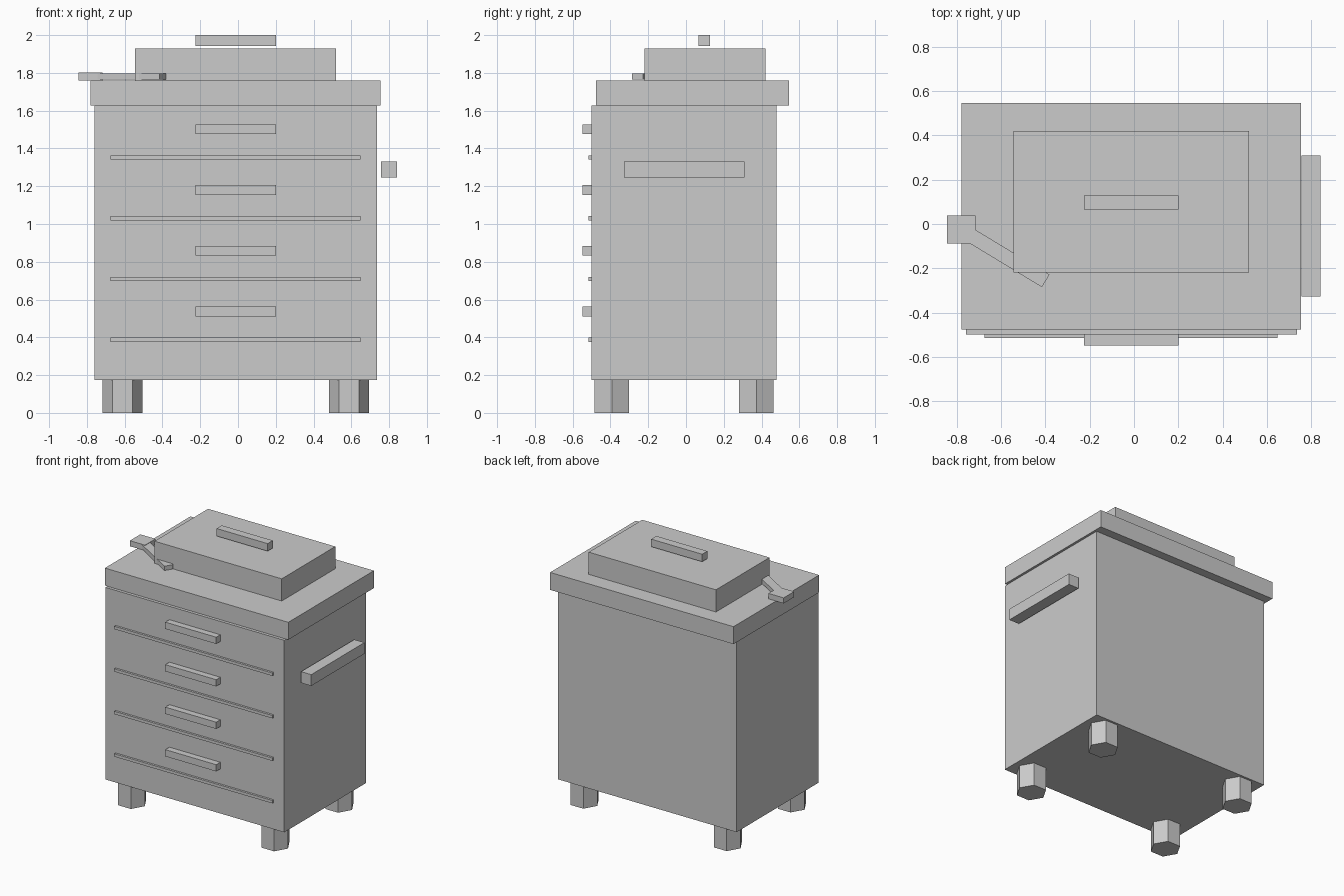
import bpy, bmesh, math
from mathutils import Matrix, Vector

if "Cube" in bpy.data.objects:
    bpy.data.objects.remove(bpy.data.objects["Cube"])


def finish(name, bm, loc):
    mesh = bpy.data.meshes.new(name)
    bm.to_mesh(mesh)
    bm.free()
    obj = bpy.data.objects.new(name, mesh)
    obj.location = loc
    bpy.context.collection.objects.link(obj)
    return obj


def box(name, x, y, z, turn=0.0):
    """Box from (min, max) ranges, optionally turned about its centre."""
    bm = bmesh.new()
    bmesh.ops.create_cube(bm, size=1)
    bmesh.ops.scale(bm, verts=bm.verts, vec=[r[1] - r[0] for r in (x, y, z)])
    obj = finish(name, bm, [(r[0] + r[1]) / 2 for r in (x, y, z)])
    obj.rotation_euler.z = turn
    return obj


def hex_leg(name, x, y, height, radius):
    """Six-sided foot with corners pointing along x."""
    bm = bmesh.new()
    bmesh.ops.create_cone(bm, cap_ends=True, segments=6, radius1=radius,
                          radius2=radius, depth=height,
                          matrix=Matrix.Rotation(math.pi / 2, 4, 'Z'))
    return finish(name, bm, (x, y, height / 2))


# Cabinet, overhanging top and raised lid
box("cabinet_body", (-0.76, 0.737), (-0.50, 0.48), (0.175, 1.628))
box("cabinet_top", (-0.78, 0.755), (-0.477, 0.546), (1.628, 1.76))
box("raised_lid", (-0.545, 0.52), (-0.22, 0.42), (1.76, 1.928))

# Handles on the lid and the right side
grip_x = (-0.225, 0.202)
box("lid_handle", grip_x, (0.066, 0.128), (1.943, 2.0))
box("side_handle", (0.757, 0.842), (-0.327, 0.309), (1.245, 1.33))

# Four drawers: a pull with a thin divider strip below
for i in range(4):
    drop = i * 0.3215
    box(f"drawer_pull_{i + 1}", grip_x, (-0.549, -0.50),
        (1.476 - drop, 1.527 - drop))
    box(f"drawer_divider_{i + 1}", (-0.675, 0.648), (-0.516, -0.50),
        (1.341 - drop, 1.363 - drop))

# Feet
for side, x in (("left", -0.611), ("right", 0.588)):
    for end, y in (("front", -0.393), ("back", 0.372)):
        hex_leg(f"{end}_{side}_leg", x, y, 0.175, 0.106)

# Latch on the left: pivot block with an angled arm
box("latch_block", (-0.844, -0.717), (-0.087, 0.038), (1.759, 1.801))
start, tip = Vector((-0.78, -0.026)), Vector((-0.399, -0.257))
mid, half = (start + tip) / 2, (tip - start).length / 2
box("latch_arm", (mid.x - half, mid.x + half), (mid.y - 0.033, mid.y + 0.033),
    (1.765, 1.798), math.atan2(tip.y - start.y, tip.x - start.x))
